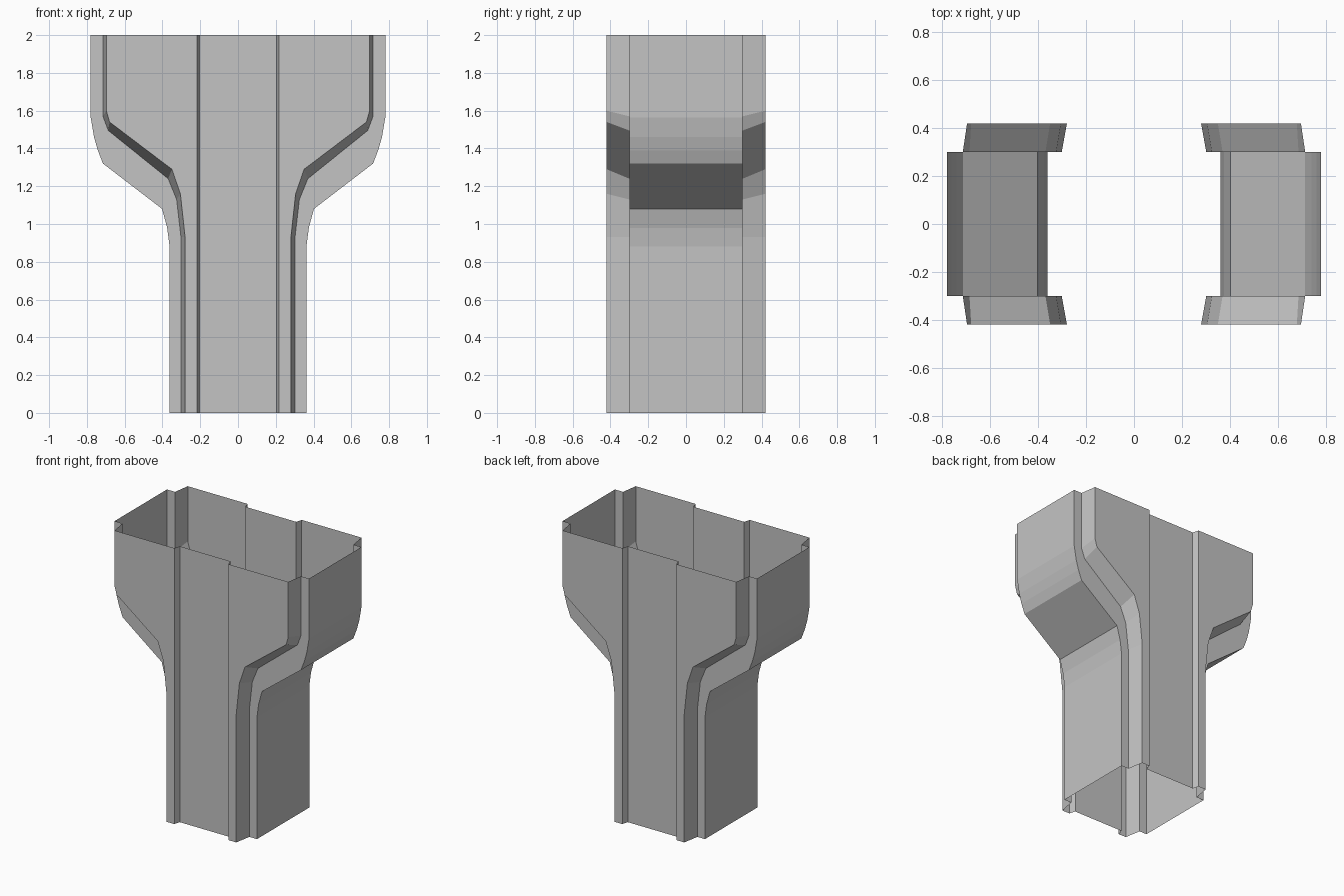
import bpy, bmesh

if "Cube" in bpy.data.objects:
    bpy.data.objects.remove(bpy.data.objects["Cube"], do_unlink=True)

grey = bpy.data.materials.new("plain_grey")
grey.use_nodes = True
colour = (0.55, 0.55, 0.55, 1)
grey.diffuse_color = colour
grey.node_tree.nodes["Principled BSDF"].inputs["Base Color"].default_value = colour

TOP = 2.0
FACE_Y, FLANGE_Y, PANEL_Y = -0.42, -0.30, -0.375
STEP_OUT, STEP_IN = 0.217, 0.204

# Flared outlines (x, z), bottom to top
face_edge = [(0.28, 0), (0.28, 0.93), (0.305, 1.16), (0.35, 1.29),
             (0.68, 1.54), (0.697, 1.60), (0.697, TOP)]
bevel_foot = [(0.302, 0), (0.302, 0.93), (0.325, 1.13), (0.37, 1.24),
              (0.687, 1.495), (0.715, 1.57), (0.715, TOP)]
side_edge = [(0.362, 0), (0.362, 0.88), (0.375, 0.98), (0.402, 1.08),
             (0.715, 1.32), (0.742, 1.39), (0.762, 1.46), (0.78, 1.565), (0.78, TOP)]


def line(x):
    return [(x, 0), (x, TOP)]


def at(outline, y):
    return [(x, y, z) for x, z in outline]


def make(name, polygons):
    """Sheet part in one quarter, mirrored to the other three."""
    bm = bmesh.new()
    for poly in polygons:
        bm.faces.new([bm.verts.new(p) for p in poly])
    bmesh.ops.remove_doubles(bm, verts=bm.verts, dist=0.0001)
    mesh = bpy.data.meshes.new(name)
    bm.to_mesh(mesh)
    bm.free()
    mesh.materials.append(grey)
    ob = bpy.data.objects.new(name, mesh)
    bpy.context.collection.objects.link(ob)
    mirror = ob.modifiers.new("mirror", "MIRROR")
    mirror.use_axis = (True, True, False)


def plate(name, inner, outer, y):
    make(name, [at(outer, y) + at(inner, y)[::-1]])


def strip(name, a, b):
    make(name, [(a[i], b[i], b[i + 1], a[i + 1]) for i in range(len(a) - 1)])


# Front and back walls: recessed centre, step and flared wings
plate("recessed_panel", line(0), line(STEP_IN), PANEL_Y)
strip("panel_step", at(line(STEP_IN), PANEL_Y), at(line(STEP_OUT), FACE_Y))
plate("flared_wing", line(STEP_OUT), face_edge, FACE_Y)

# Sloping return and flat flange that follow the flare
strip("sloping_return", at(face_edge, FACE_Y), at(bevel_foot, FLANGE_Y))
plate("flange", bevel_foot, side_edge, FLANGE_Y)

# Curved end walls
strip("end_wall", at(side_edge, FLANGE_Y), at(side_edge, 0))
